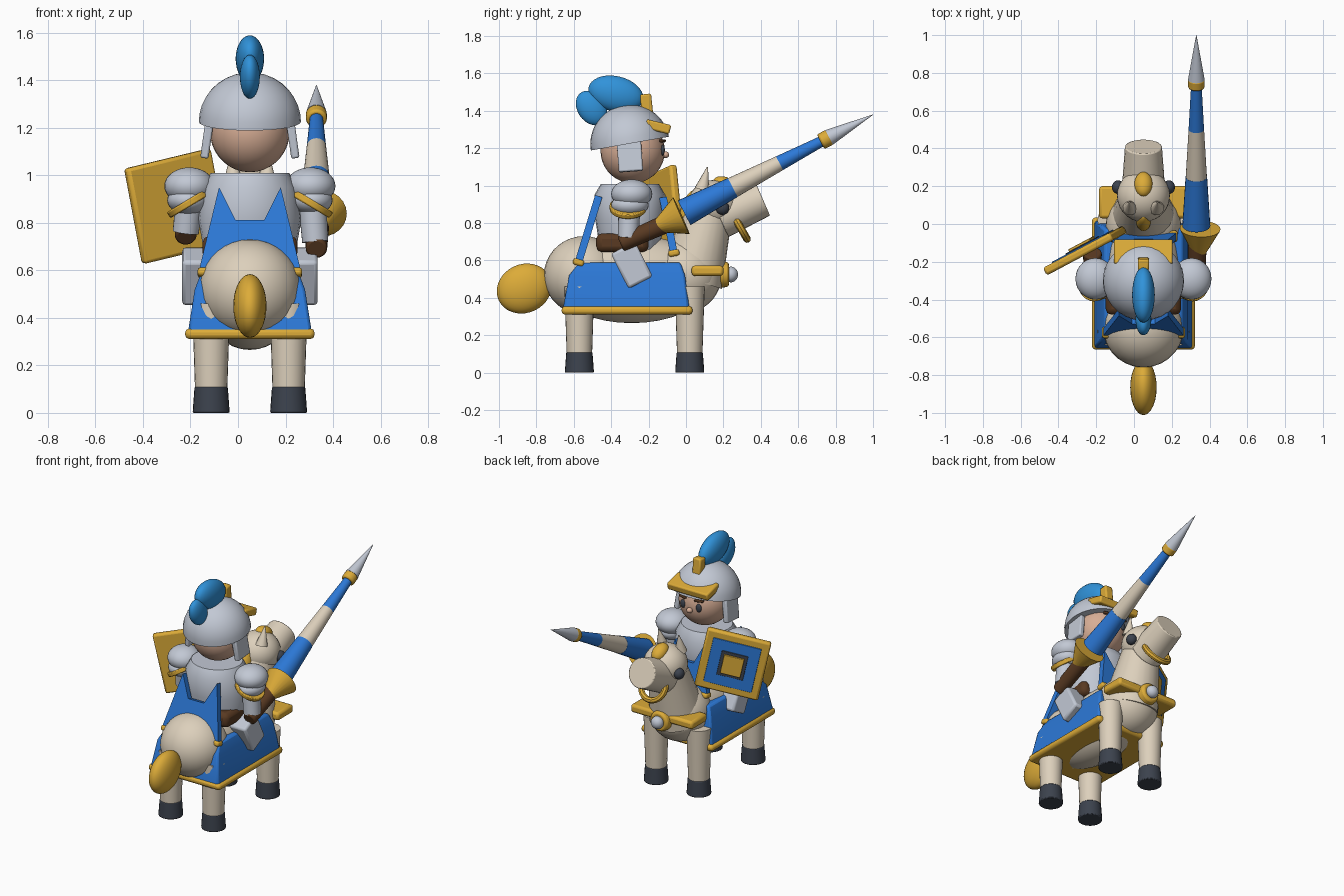
import bpy, bmesh, math
from math import radians, cos, sin, pi
from mathutils import Vector, Matrix

if "Cube" in bpy.data.objects:
    bpy.data.objects.remove(bpy.data.objects["Cube"])


def mat(name, rgb):
    m = bpy.data.materials.new(name)
    m.use_nodes = True
    m.diffuse_color = (*rgb, 1)
    m.node_tree.nodes["Principled BSDF"].inputs["Base Color"].default_value = (*rgb, 1)
    return m


BLUE = mat("cloth_blue", (.025, .19, .68))
PLUME = mat("feather_blue", (.03, .29, .7))
GOLD = mat("gold", (.72, .41, .04))
STEEL = mat("steel", (.54, .58, .66))
CREAM = mat("cream", (.72, .63, .5))
SKIN = mat("skin", (.68, .42, .3))
SLATE = mat("slate", (.045, .055, .075))
BROWN = mat("leather", (.1, .042, .016))
MX, MY = .05, -.3  # centre line and rider position


def finish(name, bm, m, bevel=0, smooth=True):
    bmesh.ops.recalc_face_normals(bm, faces=bm.faces)
    me = bpy.data.meshes.new(name)
    bm.to_mesh(me)
    bm.free()
    o = bpy.data.objects.new(name, me)
    bpy.context.collection.objects.link(o)
    me.materials.append(m)
    if bevel:
        b = o.modifiers.new("round", "BEVEL")
        b.width, b.segments = bevel, 2
    if smooth:
        bpy.ops.object.select_all(action="DESELECT")
        o.select_set(True)
        bpy.context.view_layer.objects.active = o
        bpy.ops.object.shade_smooth_by_angle(angle=radians(40))
    return o


def place(loc, rot=(0, 0, 0), size=(1, 1, 1)):
    r = Matrix.Rotation(radians(rot[2]), 4, "Z") @ Matrix.Rotation(radians(rot[1]), 4, "Y") \
        @ Matrix.Rotation(radians(rot[0]), 4, "X")
    return Matrix.Translation(loc) @ r @ Matrix.Diagonal((*size, 1))


def ball(name, loc, size, m, rot=(0, 0, 0), cut=False):
    bm = bmesh.new()
    bmesh.ops.create_uvsphere(bm, u_segments=28, v_segments=18, radius=1)
    if cut:  # keep the upper half and close it
        g = bm.verts[:] + bm.edges[:] + bm.faces[:]
        bmesh.ops.bisect_plane(bm, geom=g, plane_co=(0, 0, 0), plane_no=(0, 0, 1), clear_inner=True)
        bmesh.ops.holes_fill(bm, edges=[e for e in bm.edges if e.is_boundary])
    bm.transform(place(loc, rot, size))
    return finish(name, bm, m)


def rod(name, a, b, ra, rb, m, bevel=0, segs=24):
    a, b = Vector(a), Vector(b)
    bm = bmesh.new()
    bmesh.ops.create_cone(bm, cap_ends=True, segments=segs, radius1=ra, radius2=rb, depth=(b - a).length)
    q = (b - a).to_track_quat("Z", "Y").to_matrix().to_4x4()
    bm.transform(Matrix.Translation((a + b) / 2) @ q)
    return finish(name, bm, m, bevel)


def block(name, loc, size, m, rot=(0, 0, 0), bevel=.012):
    bm = bmesh.new()
    bmesh.ops.create_cube(bm, size=1)
    bmesh.ops.scale(bm, vec=size, verts=bm.verts)
    bm.transform(place(loc, rot))
    return finish(name, bm, m, bevel)


def loft(name, rings, m, bevel=0):
    bm = bmesh.new()
    loops = [[bm.verts.new(p) for p in ring] for ring in rings]
    n = len(loops[0])
    for lo, hi in zip(loops, loops[1:]):
        for i in range(n):
            bm.faces.new((lo[i], lo[(i + 1) % n], hi[(i + 1) % n], hi[i]))
    bm.faces.new(loops[0])
    bm.faces.new(loops[-1])
    return finish(name, bm, m, bevel)


def oval(x, y, z, rx, ry, n=24):
    return [(x + rx * cos(2 * pi * i / n), y + ry * sin(2 * pi * i / n), z) for i in range(n)]


def oblong(y0, y1, hx, z):
    return [(MX - hx, y0, z), (MX + hx, y0, z), (MX + hx, y1, z), (MX - hx, y1, z)]


# Horse body, neck and head
ball("horse_barrel", (MX, -.29, .5), (.205, .43, .235), CREAM)
ball("horse_rump", (MX, -.545, .52), (.215, .215, .21), CREAM)
ball("horse_chest", (MX, -.01, .52), (.2, .2, .2), CREAM)
rod("horse_neck", (MX, .02, .5), (MX, .14, .9), .18, .115, CREAM)
ball("horse_head", (MX, .15, .9), (.14, .14, .13), CREAM)
rod("horse_muzzle", (MX, .18, .83), (MX, .41, .93), .115, .098, CREAM, .006)
ball("horse_forelock", (MX, .21, 1.0), (.048, .07, .045), GOLD, (-25, 0, 0))
ball("horse_mane", (MX, .02, .86), (.04, .05, .12), GOLD, (-15, 0, 0))
ball("horse_tail", (MX, -.865, .45), (.07, .15, .13), GOLD, (25, 0, 0))
for s, side in ((-1, "left"), (1, "right")):
    ball("horse_eye_" + side, (MX + s * .135, .195, .88), (.032, .036, .036), SLATE)
    rod("horse_ear_" + side, (MX + s * .07, .085, .98), (MX + s * .075, .115, 1.1), .04, .003, CREAM, segs=12)
    for y, end in ((-.57, "rear"), (.02, "front")):
        x = MX + s * .163
        rod(f"{end}_leg_{side}", (x, y, .1), (x, y, .46), .068, .08, CREAM)
        rod(f"{end}_hoof_{side}", (x, y, 0), (x, y, .11), .078, .07, SLATE, .006)

# Noseband and chest harness
bm = bmesh.new()
nose = [[bm.verts.new(((.088 + .02 * cos(v * pi / 4)) * cos(u * pi / 12),
                       (.088 + .02 * cos(v * pi / 4)) * sin(u * pi / 12),
                       .02 * sin(v * pi / 4))) for v in range(8)] for u in range(24)]
for u in range(24):
    for v in range(8):
        w, k = (u + 1) % 24, (v + 1) % 8
        bm.faces.new((nose[u][v], nose[w][v], nose[w][k], nose[u][k]))
bm.transform(place((MX, .283, .79), (-60, 0, 0)))
finish("noseband", bm, GOLD)
block("chest_strap", (MX, .115, .545), (.47, .17, .055), GOLD, bevel=.016)
rod("harness_disc", (MX, .165, .525), (MX, .23, .525), .075, .065, GOLD, .012)
ball("harness_stud", (MX, .24, .525), (.042, .038, .042), STEEL)

# Saddle cloth with gold hem
loft("saddle_cloth", [oblong(-.66, .02, .262, .33), oblong(-.625, -.005, .232, .52),
                      oblong(-.57, -.03, .205, .59)], BLUE, .012)
block("cloth_hem", (MX, -.315, .333), (.545, .7, .045), GOLD, bevel=.018)
block("saddle", (MX, -.34, .695), (.4, .28, .1), BROWN, bevel=.03)

# Rider torso
loft("torso", [oval(MX, MY, z, rx, ry) for z, rx, ry in
               ((.66, .19, .16), (.82, .218, .185), (.95, .198, .19), (1.01, .165, .155))], STEEL)

# Cape and front tabard: notched panels leaning off the torso
HALF = ((.215, 0), (.13, .37), (.06, .225))
OUTLINE = [(x, z) for x, z in HALF] + [(-x, z) for x, z in reversed(HALF)]
for name, y, lean, k in (("cape", -.575, -17, 1), ("tabard", -.065, 11, .82)):
    m4 = place((MX, y, .59 if k == 1 else .64), (lean, 0, 0), (k, 1, k))
    loft(name, [[m4 @ Vector((x, t, z)) for x, z in OUTLINE] for t in (-.02, .02)], BLUE)
    block(name + "_hem", m4 @ Vector((0, 0, 0)), (.44 * k, .06, .035), GOLD, (lean, 0, 0))

# Arms, shoulders and legs
for s, side in ((-1, "left"), (1, "right")):
    x = MX + s * .255
    ball("pauldron_" + side, (x, -.29, .955), (.105, .11, .078), STEEL)
    ball("pauldron_lower_" + side, (x + s * .005, -.3, .895), (.088, .1, .06), STEEL)
    rod("pauldron_trim_" + side, (x - s * .005, -.31, .87), (x + s * .01, -.31, .895), .098, .1, GOLD, .006)
    block("rider_leg_" + side, (MX + s * .22, -.29, .575), (.13, .145, .21), STEEL, (27, 0, 0), .015)
rod("upper_arm_right", (.31, -.3, .92), (.325, -.31, .72), .06, .055, STEEL)
rod("gauntlet_right", (.33, -.35, .69), (.335, -.1, .8), .045, .05, BROWN, .01)
rod("upper_arm_left", (-.2, -.29, .92), (-.22, -.27, .76), .06, .055, STEEL)
rod("gauntlet_left", (-.22, -.29, .74), (-.22, -.15, .85), .045, .05, BROWN, .01)

# Lance, built in coloured sections along one axis


def axis(y):
    return (.33, y, .86 + .52 * y)


rod("hand_guard", (.345, -.17, .775), (.35, -.025, .84), .025, .108, GOLD)
for name, y0, y1, r0, r1, m in (("base", -.01, .25, .074, .057, BLUE), ("middle", .25, .5, .056, .041, CREAM),
                                ("upper", .5, .73, .041, .028, BLUE), ("ring", .72, .77, .044, .044, GOLD),
                                ("tip", .765, 1.0, .044, .001, STEEL)):
    rod("lance_" + name, axis(y0), axis(y1), r0, r1, m, .01 if name == "ring" else 0)

# Shield, with layered plates on its outer face
TILT = (0, -12, 28)
frame = place((-.26, -.14, .87), TILT)
for name, off, w, t, m in (("frame", 0, .41, .045, GOLD), ("field", .024, .31, .009, BLUE),
                           ("outline", .029, .17, .009, SLATE), ("boss", .036, .13, .02, GOLD)):
    block("shield_" + name, frame @ Vector((0, off, 0)), (w, t, w), m, TILT, .014 if t > .03 else .003)

# Head and face
ball("head", (MX, -.285, 1.185), (.168, .172, .172), SKIN)
ball("nose", (MX, -.11, 1.165), (.02, .02, .018), SKIN)
for s, side in ((-1, "left"), (1, "right")):
    ball("eye_" + side, (MX + s * .06, -.125, 1.19), (.02, .012, .028), SLATE)
    block("brow_" + side, (MX + s * .062, -.125, 1.24), (.06, .02, .016), BROWN, (0, 0, -s * 18), .005)
    block("cheek_guard_" + side, (MX + s * .18, -.3, 1.155), (.035, .13, .16), STEEL, (4, -s * 8, 0), .008)

# Helmet, visor and plume
ball("helmet", (MX, -.3, 1.225), (.215, .212, .208), STEEL, (10, 0, 0), cut=True)
block("visor", (MX, -.15, 1.315), (.31, .135, .05), GOLD, (-14, 0, 0), .01)
block("plume_holder", (MX, -.21, 1.425), (.06, .06, .13), GOLD, (6, 0, 0), .01)
ball("plume_front", (MX, -.375, 1.49), (.06, .15, .095), PLUME, (-14, 0, 0))
ball("plume_back", (MX, -.505, 1.415), (.042, .1, .075), PLUME, (-55, 0, 0))
